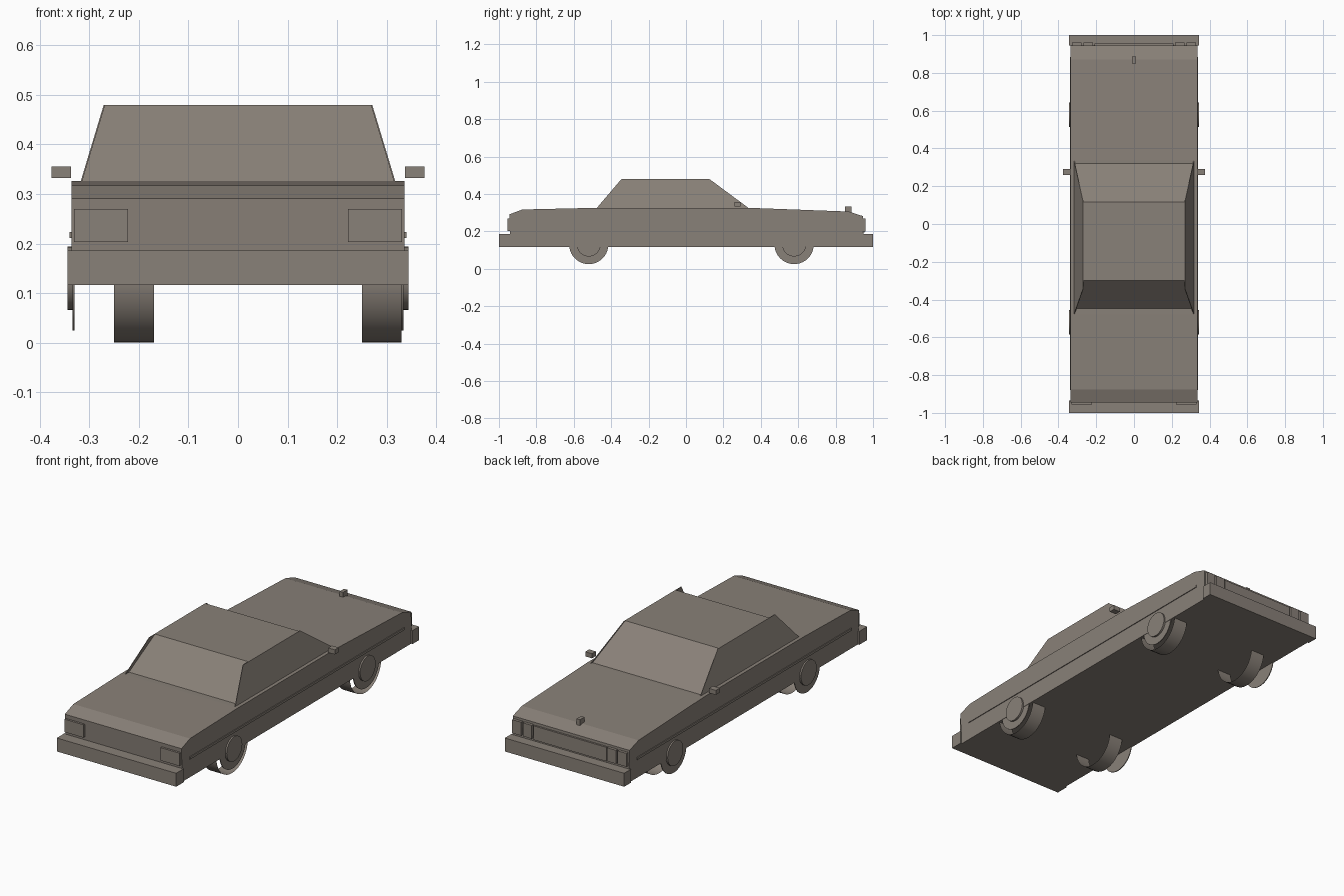
import bpy, bmesh, math
from mathutils import Matrix, Vector

if "Cube" in bpy.data.objects:
    bpy.data.objects.remove(bpy.data.objects["Cube"])

paint = bpy.data.materials.new("warm_grey")
paint.diffuse_color = (0.25, 0.218, 0.188, 1)
paint.use_nodes = True
paint.node_tree.nodes["Principled BSDF"].inputs["Base Color"].default_value = paint.diffuse_color


def finish(name, bm, smooth=False):
    bmesh.ops.recalc_face_normals(bm, faces=bm.faces)
    me = bpy.data.meshes.new(name)
    bm.to_mesh(me)
    bm.free()
    me.materials.append(paint)
    ob = bpy.data.objects.new(name, me)
    bpy.context.collection.objects.link(ob)
    if smooth:
        bpy.ops.object.select_all(action='DESELECT')
        ob.select_set(True)
        bpy.context.view_layer.objects.active = ob
        bpy.ops.object.shade_smooth_by_angle(angle=math.radians(35))
    return ob


def box(name, x0, x1, y0, y1, z0, z1):
    bm = bmesh.new()
    bmesh.ops.create_cube(bm, size=1)
    size, mid = (x1 - x0, y1 - y0, z1 - z0), ((x0 + x1) / 2, (y0 + y1) / 2, (z0 + z1) / 2)
    bmesh.ops.transform(bm, verts=bm.verts,
                        matrix=Matrix.Translation(mid) @ Matrix.Diagonal((*size, 1)))
    return finish(name, bm)


def loft(name, ring_a, ring_b):
    """Solid between two matching outlines."""
    bm = bmesh.new()
    a = [bm.verts.new(p) for p in ring_a]
    b = [bm.verts.new(p) for p in ring_b]
    bm.faces.new(a)
    bm.faces.new(b)
    for i in range(len(a)):
        j = (i + 1) % len(a)
        bm.faces.new((a[i], a[j], b[j], b[i]))
    return finish(name, bm)


def cylinder(name, x0, x1, y, z, r, caps=True):
    bm = bmesh.new()
    bmesh.ops.create_cone(bm, cap_ends=caps, segments=40, radius1=r, radius2=r, depth=abs(x1 - x0))
    bmesh.ops.transform(bm, verts=bm.verts, matrix=Matrix.Translation(((x0 + x1) / 2, y, z))
                        @ Matrix.Rotation(math.pi / 2, 4, 'Y'))
    return finish(name, bm, True)


# Lower body: side profile extruded across the width
profile = [(-0.938, 0.116), (-0.945, 0.291), (-0.875, 0.317), (-0.48, 0.326), (0.335, 0.326),
           (0.87, 0.306), (0.945, 0.282), (0.95, 0.116)]
loft("body", [(-0.336, y, z) for y, z in profile], [(0.336, y, z) for y, z in profile])

# Cabin: recessed core with glass slopes, plus side sheets that stand slightly proud
def cabin_ring(x, y0, y1, z):
    return [(-x, y0, z), (x, y0, z), (x, y1, z), (-x, y1, z)]

loft("cabin", cabin_ring(0.316, -0.452, 0.325, 0.322), cabin_ring(0.27, -0.30, 0.117, 0.48))
side = [(0.318, -0.478, 0.324), (0.318, 0.336, 0.324), (0.271, 0.125, 0.48), (0.271, -0.345, 0.48)]
for s in (-1, 1):
    loft("cabin_side", [(s * x, y, z) for x, y, z in side],
         [(s * (x - 0.003), y, z) for x, y, z in side])

# Bumpers at both ends
box("bumper_lights_end", -0.344, 0.344, -1.0, -0.935, 0.116, 0.186)
box("bumper_grille_end", -0.344, 0.344, 0.945, 1.0, 0.116, 0.186)

# Grille and bonnet ornament
box("grille", -0.21, 0.21, 0.935, 0.955, 0.195, 0.268)
box("bonnet_ornament", -0.01, 0.01, 0.85, 0.886, 0.30, 0.332)

for s in (-1, 1):
    def pair(name, a, b, *rest):
        box(name, min(s * a, s * b), max(s * a, s * b), *rest)
    # Lamps
    pair("wide_lamp", 0.222, 0.331, -0.955, -0.94, 0.203, 0.27)
    pair("square_lamp_inner", 0.217, 0.268, 0.935, 0.96, 0.2, 0.27)
    pair("square_lamp_outer", 0.278, 0.329, 0.935, 0.96, 0.2, 0.27)
    # Trim strip and mirror
    pair("trim_strip", 0.334, 0.34, -0.88, 0.885, 0.211, 0.223)
    pair("mirror", 0.337, 0.376, 0.26, 0.292, 0.332, 0.356)
    # Wheels: open tyre tube (offset inward on one side), thin disc and hub cap
    t0 = 0.25 if s > 0 else -0.25
    for y in (-0.52, 0.578):
        cylinder("tyre", t0, t0 + 0.08, y, 0.13, 0.13, caps=False)
        cylinder("wheel_disc", s * 0.330, s * 0.334, y, 0.13, 0.105)
        cylinder("hub_cap", s * 0.333, s * 0.344, y, 0.13, 0.064)
